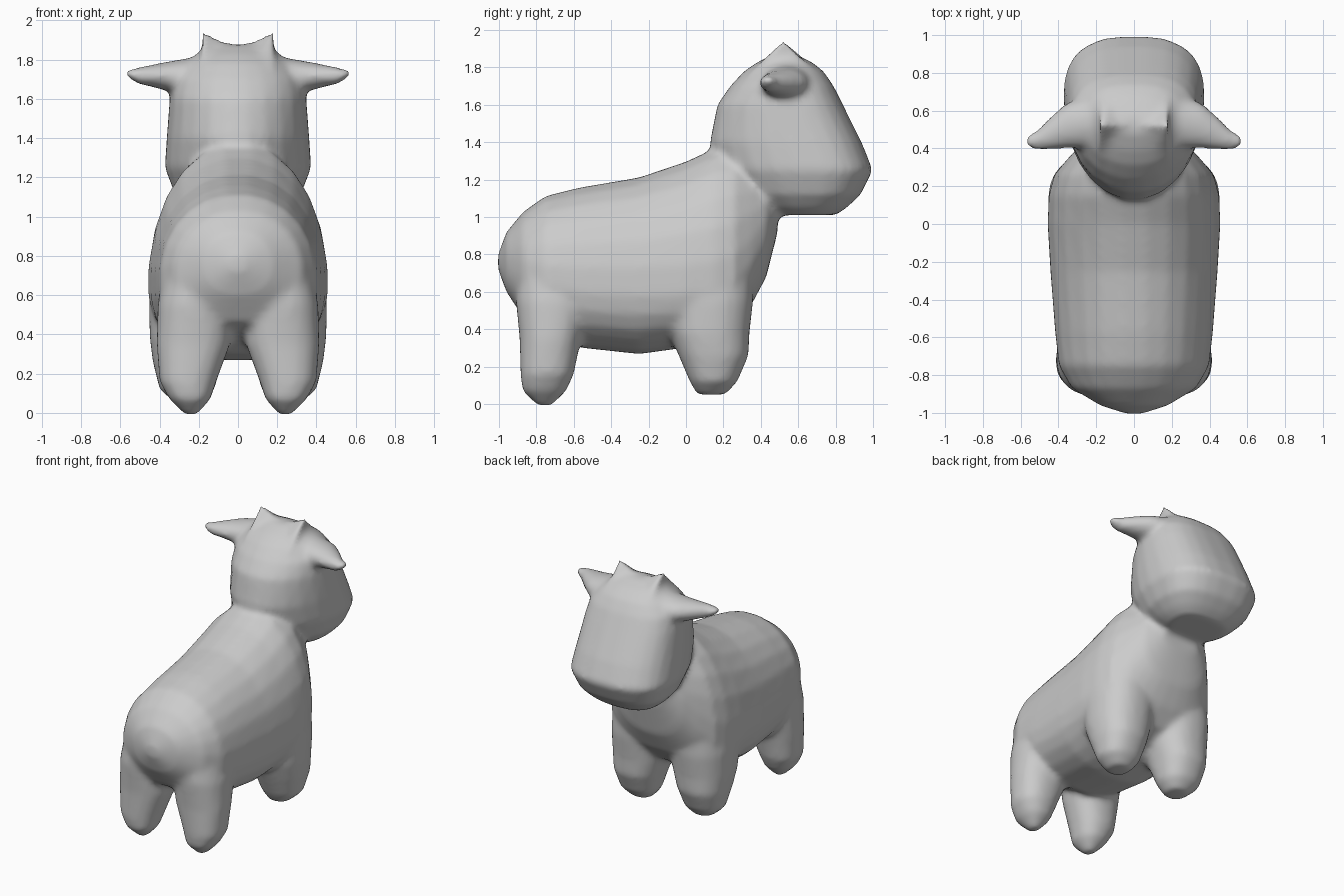
import bpy, bmesh, math

N = 24
bm = bmesh.new()


def skin(rings):
    """Bridge closed rings of points and cap both ends."""
    vs = [[bm.verts.new(p) for p in r] for r in rings]
    n = len(vs[0])
    faces = [bm.faces.new(vs[0]), bm.faces.new(vs[-1])]
    for a, b in zip(vs, vs[1:]):
        for i in range(n):
            j = (i + 1) % n
            faces.append(bm.faces.new((a[i], a[j], b[j], b[i])))
    bmesh.ops.recalc_face_normals(bm, faces=faces)


def oval(u0, u1, v0, v1, vc=None, lo=2.0, hi=2.0):
    """Egg-shaped section: widest at vc, own squareness below and above."""
    vc = (v0 + v1) / 2 if vc is None else vc
    pts = []
    for i in range(N):
        a = 2 * math.pi * (i + 0.5) / N
        c, s = math.cos(a), math.sin(a)
        e = 2 / (hi if s > 0 else lo)
        u = (u0 + u1) / 2 + (u1 - u0) / 2 * math.copysign(abs(c) ** e, c)
        v = vc + ((v1 - vc) if s > 0 else (vc - v0)) * math.copysign(abs(s) ** e, s)
        pts.append((u, v))
    return pts


# torso: y, bottom, top, half width, height of widest point
torso = [(-1.005, .72, .80, .04, .76), (-.96, .60, .92, .18, .76), (-.87, .46, 1.03, .33, .72),
         (-.75, .40, 1.115, .40, .68), (-.57, .30, 1.16, .42, .66), (-.25, .265, 1.215, .445, .65),
         (0, .30, 1.30, .46, .65), (.15, .36, 1.37, .455, .66), (.26, .42, 1.38, .425, .70),
         (.35, .53, 1.34, .35, .80), (.43, .68, 1.28, .27, .95), (.49, .92, 1.2, .16, 1.05)]
skin([[(u, y, v) for u, v in oval(-w, w, b, t, c, 2.4, 2.1)] for y, b, t, w, c in torso])

# head: z, back, front, half width, y of widest point
head = [(1.01, .47, .80, .20, .66), (1.05, .38, .86, .26, .66), (1.12, .26, .935, .325, .68),
        (1.25, .16, 1.0, .375, .68), (1.40, .125, .94, .365, .62), (1.60, .165, .84, .35, .56),
        (1.70, .235, .79, .33, .54), (1.78, .31, .735, .27, .53), (1.83, .385, .67, .21, .53),
        (1.875, .48, .57, .15, .53)]
skin([[(u, v, z) for u, v in oval(-w, w, b, f, c, 2.0, 2.6)] for z, b, f, w, c in head])

# horn crest
skin([[(x, .33, 1.76), (x, .525, t), (x, .73, 1.75), (x, .53, 1.55)]
      for x, t in ((-.18, 1.95), (-.09, 1.9), (0, 1.875), (.09, 1.9), (.18, 1.95))])

# legs: z, inner x, outer x, back, front
rear_leg = [(-.01, .21, .27, -.79, -.72), (.07, .14, .35, -.875, -.64), (.16, .11, .40, -.885, -.60),
            (.35, .04, .415, -.89, -.56), (.55, .02, .41, -.91, -.50), (.75, .02, .37, -.90, -.50)]
front_leg = [(.05, .18, .32, .06, .21), (.12, .12, .40, .02, .275), (.26, .08, .435, -.04, .335),
             (.38, .04, .45, -.09, .34), (.55, .02, .455, -.12, .36), (.75, .02, .43, -.1, .36)]
# ears: x, back, front, bottom, top
ear = [(.18, .40, .70, 1.60, 1.82), (.36, .40, .64, 1.64, 1.79), (.44, .395, .57, 1.66, 1.775),
       (.51, .39, .50, 1.675, 1.76), (.575, .41, .46, 1.715, 1.75)]
for s in (-1, 1):
    for leg in (rear_leg, front_leg):
        skin([[(s * u, v, z) for u, v in oval(a, b, c, d, None, 2.3, 2.3)] for z, a, b, c, d in leg])
    skin([[(s * x, u, v) for u, v in oval(a, b, c, d)] for x, a, b, c, d in ear])

# one continuous skin blending all parts
me = bpy.data.meshes.new("calf")
bm.to_mesh(me)
bm.free()
calf = bpy.data.objects.new("calf", me)
bpy.context.collection.objects.link(calf)
bpy.context.view_layer.objects.active = calf
calf.select_set(True)
rm = calf.modifiers.new("blend", 'REMESH')
rm.mode = 'VOXEL'
rm.voxel_size = 0.02
rm.use_smooth_shade = True
sm = calf.modifiers.new("soften", 'SMOOTH')
sm.factor = 0.5
sm.iterations = 8
